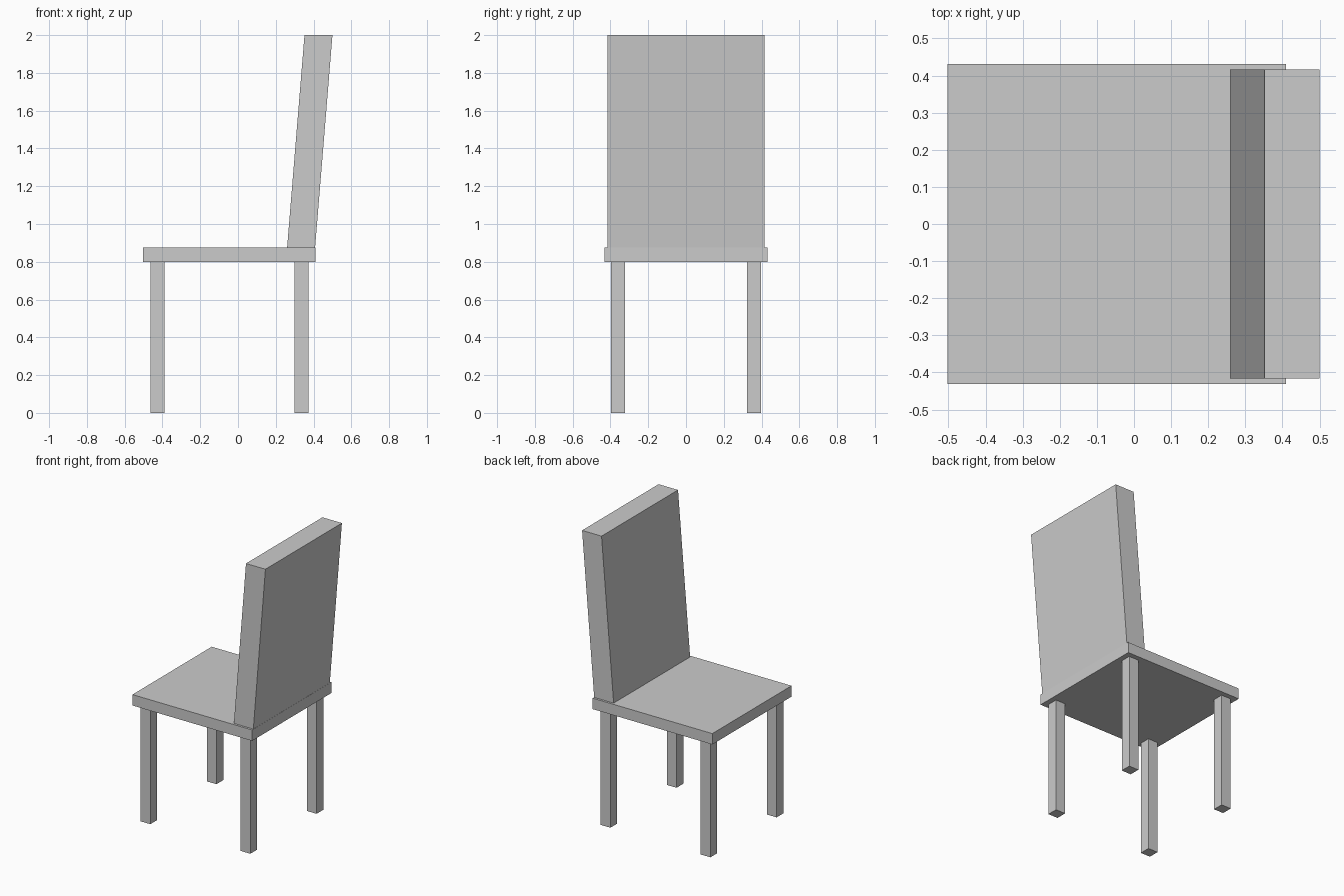
import bpy, bmesh

if "Cube" in bpy.data.objects:
    bpy.data.objects.remove(bpy.data.objects["Cube"])


def prism(name, profile, y0, y1):
    """Extrude an x-z profile along y."""
    bm = bmesh.new()
    face = bm.faces.new([bm.verts.new((x, y0, z)) for x, z in profile])
    ext = bmesh.ops.extrude_face_region(bm, geom=[face])
    verts = [g for g in ext["geom"] if isinstance(g, bmesh.types.BMVert)]
    bmesh.ops.translate(bm, verts=verts, vec=(0, y1 - y0, 0))
    bmesh.ops.recalc_face_normals(bm, faces=bm.faces)
    mesh = bpy.data.meshes.new(name)
    bm.to_mesh(mesh)
    bm.free()
    obj = bpy.data.objects.new(name, mesh)
    bpy.context.collection.objects.link(obj)
    return obj


def box(name, x0, x1, y0, y1, z0, z1):
    return prism(name, [(x0, z0), (x1, z0), (x1, z1), (x0, z1)], y0, y1)


SEAT_BOTTOM, SEAT_TOP = 0.80, 0.875

# Seat slab
box("seat", -0.502, 0.409, -0.431, 0.431, SEAT_BOTTOM, SEAT_TOP)

# Leaning backrest
prism("backrest", [(0.26, SEAT_TOP), (0.408, SEAT_TOP), (0.50, 2.0), (0.352, 2.0)],
      -0.416, 0.416)

# Four square legs
for end, x in (("seat_edge", -0.427), ("backrest", 0.335)):
    for side, y in (("left", -0.36), ("right", 0.36)):
        box(f"{end}_{side}_leg", x - 0.037, x + 0.037, y - 0.037, y + 0.037, 0, SEAT_BOTTOM)
